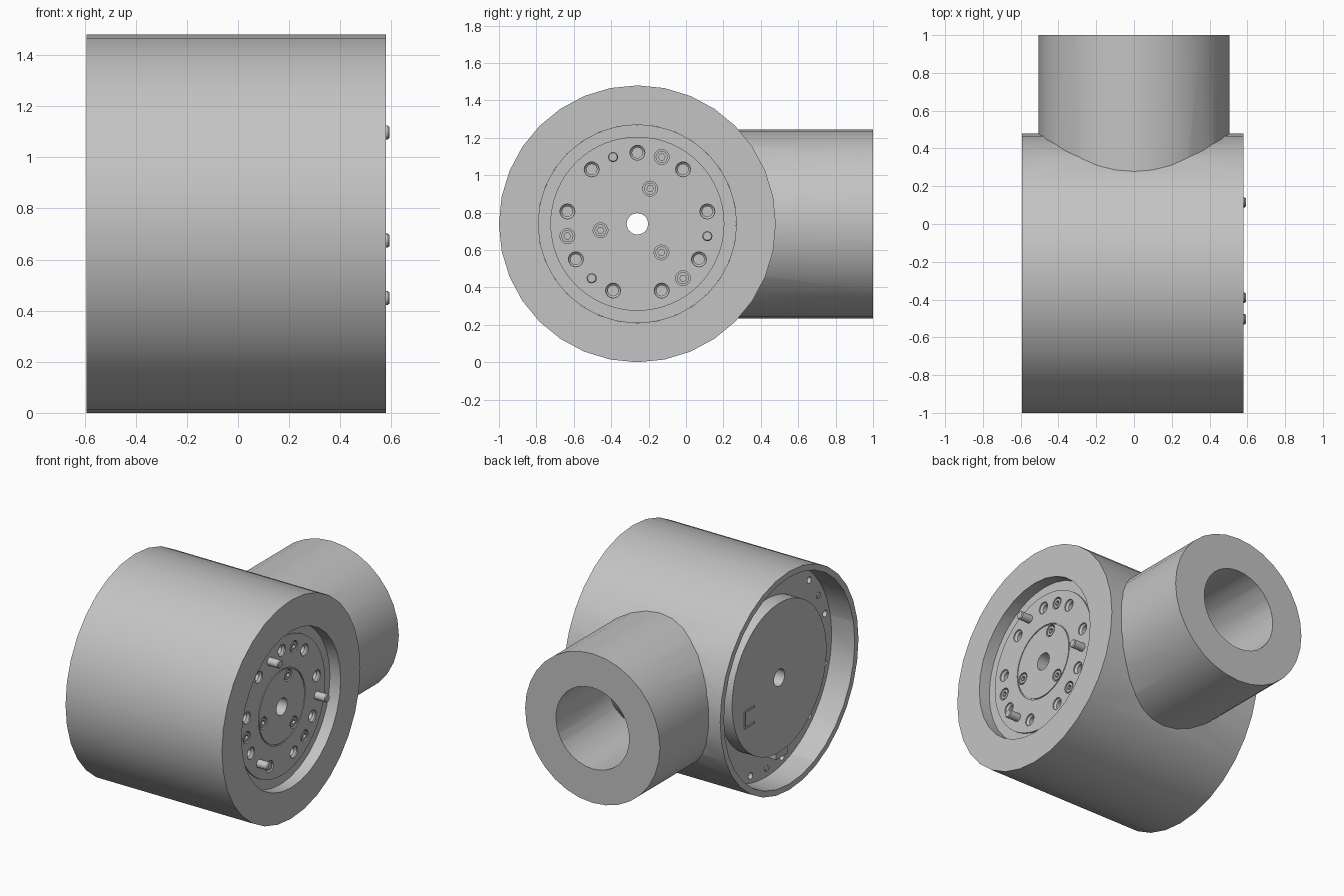
import bpy, bmesh
from math import cos, sin, radians, pi
from mathutils import Matrix

cube = bpy.data.objects.get("Cube")
if cube:
    bpy.data.objects.remove(cube, do_unlink=True)

AY, AZ = -0.26, 0.74        # main axis, running along x
FACE = 0.51                 # recessed mounting face

metal = bpy.data.materials.new("light grey metal")
metal.use_nodes = True
GREY = (0.55, 0.55, 0.55, 1)
metal.diffuse_color = GREY
metal.node_tree.nodes["Principled BSDF"].inputs["Base Color"].default_value = GREY


def finish(name, bm):
    bmesh.ops.recalc_face_normals(bm, faces=bm.faces)
    mesh = bpy.data.meshes.new(name)
    bm.to_mesh(mesh)
    bm.free()
    mesh.materials.append(metal)
    obj = bpy.data.objects.new(name, mesh)
    bpy.context.collection.objects.link(obj)
    return obj


def spin(bm, profile, segs, dy=0.0, dz=0.0, axis="x"):
    """Revolve (position, radius) points; the profile closes on itself or on the axis."""
    rings = []
    for p, r in profile:
        ring = []
        for i in range(segs if r > 0 else 1):
            a = 2 * pi * i / segs
            u, v = r * cos(a), r * sin(a)
            co = (p, AY + dy + u, AZ + dz + v) if axis == "x" else (u, p, AZ + v)
            ring.append(bm.verts.new(co))
        rings.append(ring)
    for a, b in zip(rings, rings[1:] + rings[:1]):
        if len(a) == 1 and len(b) == 1:
            continue
        for i in range(segs):
            quad = [a[i % len(a)], a[(i + 1) % len(a)], b[(i + 1) % len(b)], b[i % len(b)]]
            bm.faces.new(list(dict.fromkeys(quad)))


def lathe(name, profile, segs=32, axis="x"):
    bm = bmesh.new()
    spin(bm, profile, segs, axis=axis)
    return finish(name, bm)


def solid(*steps):
    """Close a stepped profile onto the axis at both ends."""
    return [(steps[0][0], 0)] + list(steps) + [(steps[-1][0], 0)]


def pattern(name, profile, places, segs=16):
    bm = bmesh.new()
    for radius, angle in places:
        spin(bm, profile, segs, radius * cos(radians(angle)), radius * sin(radians(angle)))
    return finish(name, bm)


def box(name, x, y, z, sx, sy, sz):
    bm = bmesh.new()
    bmesh.ops.create_cube(bm, size=1, matrix=Matrix.Translation((x, AY + y, AZ + z))
                          @ Matrix.Diagonal((sx, sy, sz, 1)))
    return finish(name, bm)


def combine(obj, other, operation):
    other.hide_render = True
    mod = obj.modifiers.new(operation, "BOOLEAN")
    mod.operation, mod.solver, mod.object = operation, "EXACT", other
    bpy.context.view_layer.objects.active = obj
    bpy.ops.object.modifier_apply(modifier=mod.name)
    bpy.data.objects.remove(other, do_unlink=True)


def circle(radius, start, count):
    return [(radius, start + 360 * i / count) for i in range(count)]


# Housing: drum with a side branch, hollowed out
housing = lathe("housing", solid((-0.592, 0.74), (0.58, 0.74)))
combine(housing, lathe("branch", solid((-0.2, 0.505), (1, 0.505)), axis="y"), "UNION")
combine(housing, lathe("cavity", solid((-0.7, 0.7), (0.46, 0.7), (0.46, 0.53), (0.7, 0.53))),
        "DIFFERENCE")
combine(housing, lathe("bore", solid((-0.2, 0.275), (1.1, 0.275)), axis="y"), "DIFFERENCE")

# Drive unit inside: front face with groove, body, rear flange and cap, open centre
drive_unit = lathe("drive_unit", [
    (FACE, 0.057), (FACE, 0.243), (FACE - 0.006, 0.243), (FACE - 0.006, 0.25),
    (FACE, 0.25), (FACE, 0.465), (0.5, 0.465), (0.5, 0.529), (-0.36, 0.529),
    (-0.36, 0.698), (-0.42, 0.698), (-0.42, 0.505), (-0.517, 0.505), (-0.517, 0.057)], 64)

# Countersunk mounting holes, bolt pockets and rear flange holes
bolt_places = circle(0.38, 70, 3) + circle(0.2, 70, 3)
combine(drive_unit, pattern("mounting_holes", solid(
    (FACE + 0.02, 0.04), (FACE - 0.008, 0.04), (FACE - 0.02, 0.028), (FACE - 0.07, 0.028)),
    circle(0.38, 90, 9)), "DIFFERENCE")
combine(drive_unit, pattern("bolt_pockets", solid(
    (FACE + 0.02, 0.04), (FACE - 0.025, 0.04)), bolt_places), "DIFFERENCE")
combine(drive_unit, pattern("flange_holes", solid(
    (-0.45, 0.022), (-0.385, 0.022)), circle(0.65, 15, 12), 12), "DIFFERENCE")

# Socket-head bolts sitting in their pockets
bolts = pattern("bolts", solid((FACE - 0.04, 0.032), (FACE - 0.002, 0.032)), bolt_places)
combine(bolts, pattern("hex_sockets", solid((FACE - 0.02, 0.018), (FACE + 0.02, 0.018)),
                       bolt_places, 6), "DIFFERENCE")

# Dowel pins that stand proud of the housing
dowel_pins = pattern("dowel_pins", solid(
    (FACE - 0.03, 0.027), (0.586, 0.027), (0.592, 0.022)), circle(0.38, 110, 3))

# Rear details: flange screws, connector and cable clip
rear_screws = pattern("rear_screws", solid((-0.428, 0.02), (-0.41, 0.02)),
                      circle(0.64, 30, 3), 12)
box("connector", -0.445, -0.08, -0.55, 0.07, 0.12, 0.05)
for i, z in enumerate((-0.2, -0.09)):
    box(f"clip_arm_{i + 1}", -0.519, 0.32, z, 0.008, 0.1, 0.012)
box("clip_back", -0.519, 0.37, -0.145, 0.008, 0.012, 0.12)

# Smooth the round walls, keep machined edges crisp
bpy.ops.object.select_all(action="DESELECT")
for obj in (housing, drive_unit, bolts, dowel_pins, rear_screws):
    obj.select_set(True)
    bpy.context.view_layer.objects.active = obj
bpy.ops.object.shade_smooth_by_angle(angle=radians(32))
